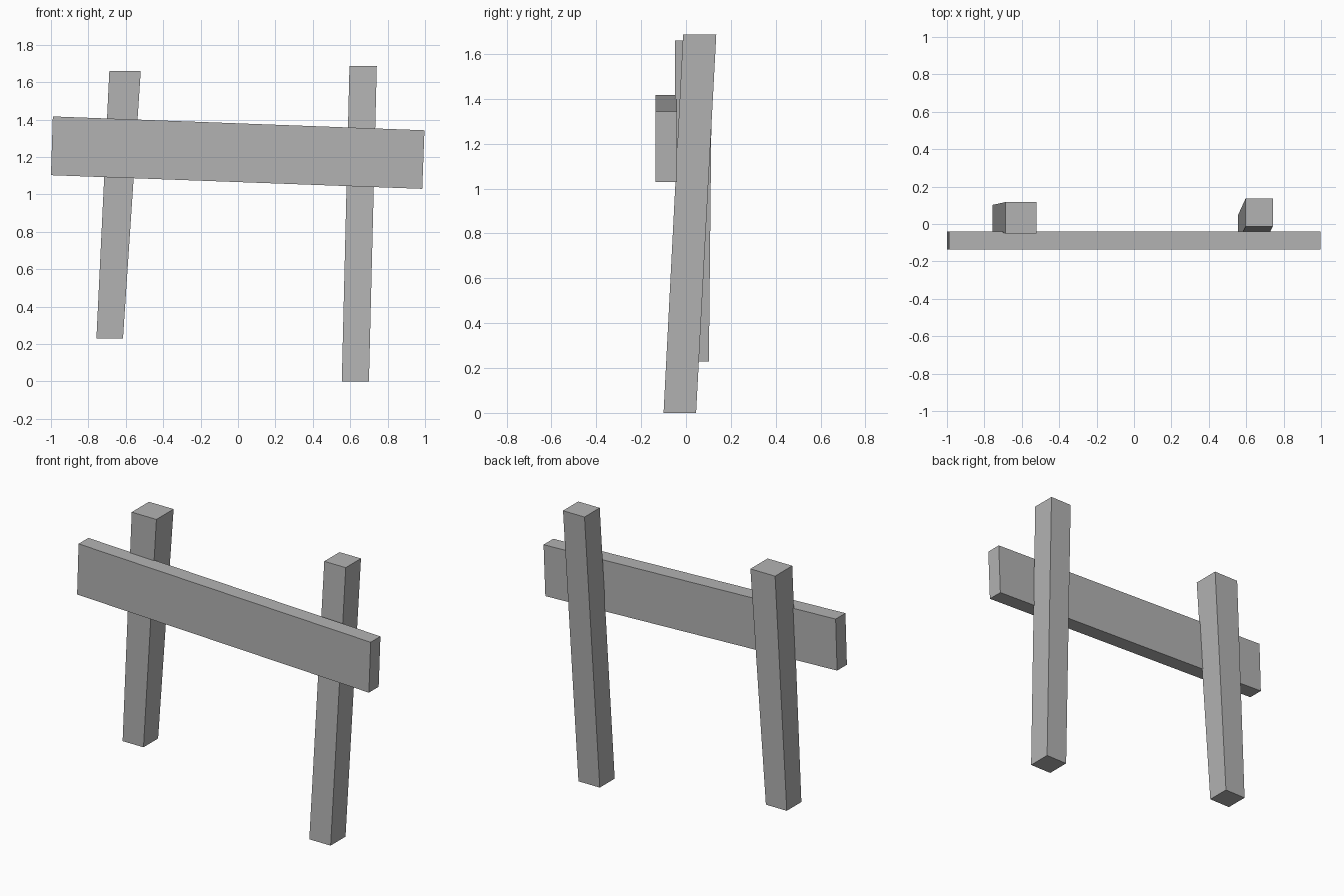
import bpy, bmesh

if "Cube" in bpy.data.objects:
    bpy.data.objects.remove(bpy.data.objects["Cube"])

grey = bpy.data.materials.new("plain grey")
grey.diffuse_color = (0.45, 0.45, 0.45, 1)
grey.use_nodes = True
grey.node_tree.nodes["Principled BSDF"].inputs["Base Color"].default_value = grey.diffuse_color


def loft(name, start, end):
    """Closed block between two matching four-point sections."""
    bm = bmesh.new()
    a = [bm.verts.new(p) for p in start]
    b = [bm.verts.new(p) for p in end]
    bm.faces.new(a)
    bm.faces.new(b)
    for i in range(4):
        j = (i + 1) % 4
        bm.faces.new((a[i], a[j], b[j], b[i]))
    bmesh.ops.recalc_face_normals(bm, faces=bm.faces[:])
    mesh = bpy.data.meshes.new(name)
    bm.to_mesh(mesh)
    bm.free()
    mesh.materials.append(grey)
    obj = bpy.data.objects.new(name, mesh)
    bpy.context.collection.objects.link(obj)


def rect(x0, x1, y0, y1, z):
    return [(x0, y0, z), (x1, y0, z), (x1, y1, z), (x0, y1, z)]


def section(points, y):
    return [(x, y, z) for x, z in points]


# Leaning posts, slightly wider at the top
loft("left_post", rect(-0.757, -0.615, -0.04, 0.102, 0.23),
     rect(-0.688, -0.52, -0.05, 0.117, 1.66))
loft("right_post", rect(0.555, 0.70, -0.10, 0.045, 0.0),
     rect(0.596, 0.742, -0.013, 0.135, 1.687))

# Tilted cross board in front of the posts
board = [(-1.0, 1.103), (0.985, 1.03), (0.997, 1.343), (-0.99, 1.417)]
loft("cross_board", section(board, -0.135), section(board, -0.04))
